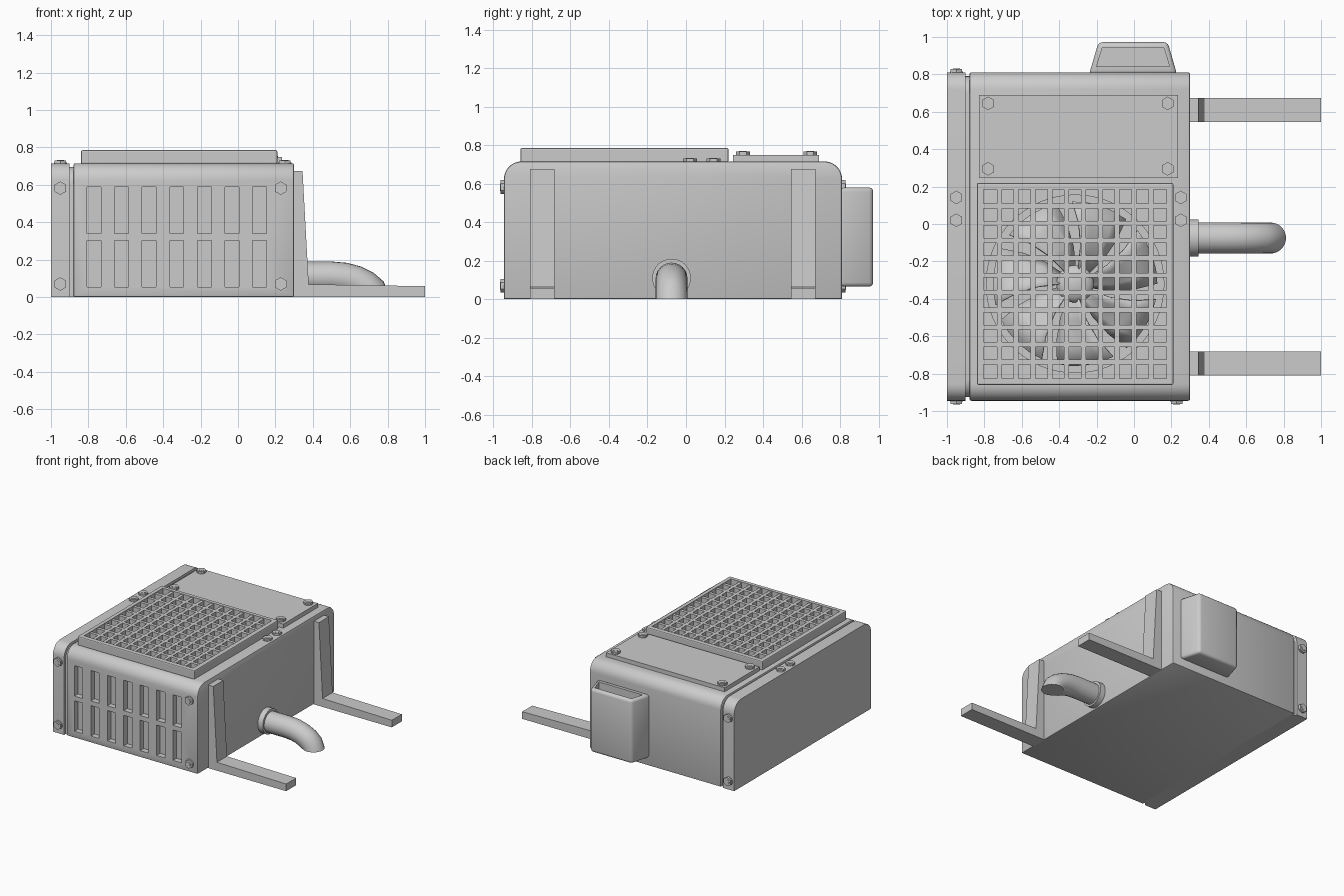
import bpy, bmesh, math
from mathutils import Vector, Matrix

if "Cube" in bpy.data.objects:
    bpy.data.objects.remove(bpy.data.objects["Cube"])

grey = bpy.data.materials.new("plain grey")
grey.use_nodes = True
grey.diffuse_color = (0.6, 0.6, 0.6, 1)
grey.node_tree.nodes["Principled BSDF"].inputs["Base Color"].default_value = (0.6, 0.6, 0.6, 1)


def finish(bm, name, smooth=False):
    bmesh.ops.recalc_face_normals(bm, faces=bm.faces)
    me = bpy.data.meshes.new(name)
    bm.to_mesh(me)
    bm.free()
    me.materials.append(grey)
    ob = bpy.data.objects.new(name, me)
    bpy.context.collection.objects.link(ob)
    if smooth:
        shade(ob)
    return ob


def shade(ob):
    bpy.ops.object.select_all(action='DESELECT')
    ob.select_set(True)
    bpy.context.view_layer.objects.active = ob
    bpy.ops.object.shade_smooth_by_angle(angle=math.radians(35))


def add_box(bm, lo, hi):
    lo, hi = Vector(lo), Vector(hi)
    size = Matrix.Diagonal((*(hi - lo), 1))
    bmesh.ops.create_cube(bm, size=1, matrix=Matrix.Translation((lo + hi) / 2) @ size)


def add_cyl(bm, centre, axis, r, h, n):
    """Cylinder that starts at centre and runs h along axis."""
    turn = Vector(axis).to_track_quat('Z', 'Y').to_matrix().to_4x4()
    bmesh.ops.create_cone(bm, cap_ends=True, segments=n, radius1=r, radius2=r, depth=h,
                          matrix=Matrix.Translation(centre) @ turn @ Matrix.Translation((0, 0, h / 2)))


def prism(name, points, vec):
    """Extrude a closed 3D outline along vec."""
    bm = bmesh.new()
    face = bm.faces.new([bm.verts.new(p) for p in points])
    new = bmesh.ops.extrude_face_region(bm, geom=[face])["geom"]
    bmesh.ops.translate(bm, vec=vec, verts=[v for v in new if isinstance(v, bmesh.types.BMVert)])
    return finish(bm, name)


def apply_mods(ob):
    dg = bpy.context.evaluated_depsgraph_get()
    me = bpy.data.meshes.new_from_object(ob.evaluated_get(dg))
    ob.modifiers.clear()
    ob.data = me


def bevel(ob, width, segments=2):
    mod = ob.modifiers.new("bevel", 'BEVEL')
    mod.width, mod.segments = width, segments
    mod.limit_method, mod.angle_limit = 'ANGLE', math.radians(40)
    apply_mods(ob)


def cut(ob, cutter):
    mod = ob.modifiers.new("cut", 'BOOLEAN')
    mod.object, mod.operation, mod.solver = cutter, 'DIFFERENCE', 'EXACT'
    cutter.hide_render = True
    apply_mods(ob)
    bpy.data.objects.remove(cutter)


def casing(name, x0, x1, inset=0.0):
    """Box section with rounded front and back top edges."""
    front, back, top, r = -0.945 + inset, 0.81 - inset, 0.715 - inset, 0.09
    pts = [(x0, back, 0), (x0, front, 0)]
    for cy, start in ((front + r, math.pi), (back - r, math.pi / 2)):
        for i in range(9):
            a = start - i * math.pi / 16
            pts.append((x0, cy + r * math.cos(a), top - r + r * math.sin(a)))
    return prism(name, pts, (x1 - x0, 0, 0))


# Casing: side panel, recessed seam and main shell
side = casing("side_panel", -1, -0.9)
shade(side)
shade(casing("seam", -0.92, -0.86, 0.02))
shell = casing("main_shell", -0.88, 0.3)
bevel(shell, 0.01)

# Front vent slots
bm = bmesh.new()
for i in range(7):
    x = -0.77 + i * 0.1475
    for z in (0.055, 0.34):
        add_box(bm, (x - 0.037, -1, z), (x + 0.037, -0.9, z + 0.247))
cut(shell, finish(bm, "slot_cutter"))

# Round fan well in the top
fan_x, fan_y = -0.315, -0.32
bm = bmesh.new()
add_cyl(bm, (fan_x, fan_y, 0.52), (0, 0, 1), 0.475, 0.4, 64)
cut(shell, finish(bm, "well_cutter"))
shade(shell)

# Fan hub and pitched blades
bm = bmesh.new()
add_cyl(bm, (fan_x, fan_y, 0.51), (0, 0, 1), 0.1, 0.12, 32)
bmesh.ops.create_uvsphere(bm, u_segments=32, v_segments=16, radius=0.1,
                          matrix=Matrix.Translation((fan_x, fan_y, 0.63)) @ Matrix.Diagonal((1, 1, 0.5, 1)))
finish(bm, "fan_hub", True)
bm = bmesh.new()
for k in range(7):
    rows = []
    for r in (0.08, 0.2, 0.32, 0.44):
        row = []
        for j in range(5):
            t = j / 4 - 0.5
            a = k * math.tau / 7 + t * 0.7 + r * 0.8
            row.append(bm.verts.new((fan_x + r * math.cos(a), fan_y + r * math.sin(a), 0.61 + t * 0.1)))
        rows.append(row)
    for p, q in zip(rows, rows[1:]):
        for j in range(4):
            bm.faces.new((p[j], p[j + 1], q[j + 1], q[j]))
blades = finish(bm, "fan_blades", True)
blades.modifiers.new("thickness", 'SOLIDIFY').thickness = 0.01
apply_mods(blades)

# Grille frame and crossing bars
gx0, gx1, gy0, gy1 = -0.84, 0.21, -0.86, 0.22
bm = bmesh.new()
add_box(bm, (gx0, gy0, 0.71), (gx1, gy1, 0.785))
frame = finish(bm, "grille_frame")
bevel(frame, 0.008)
bm = bmesh.new()
add_box(bm, (gx0 + 0.035, gy0 + 0.035, 0.6), (gx1 - 0.035, gy1 - 0.035, 0.9))
cut(frame, finish(bm, "frame_cutter"))
bm = bmesh.new()
for i in range(1, 11):
    x = gx0 + 0.03 + i * 0.09
    y = gy0 + 0.03 + i * 0.0927
    add_box(bm, (x - 0.013, gy0 + 0.02, 0.72), (x + 0.013, gy1 - 0.02, 0.779))
    add_box(bm, (gx0 + 0.02, y - 0.013, 0.7201), (gx1 - 0.02, y + 0.013, 0.7789))
finish(bm, "grille_bars")

# Top cover plate
bm = bmesh.new()
add_box(bm, (-0.83, 0.245, 0.71), (0.235, 0.69, 0.748))
finish(bm, "cover_plate")

# Hex bolts
up, forward, back = (0, 0, 1), (0, -1, 0), (0, 1, 0)
bolts = [((x, y, 0.748), up) for x in (-0.78, 0.18) for y in (0.295, 0.645)]
bolts += [((x, y, 0.713), up) for x in (-0.95, 0.25) for y in (0.02, 0.142)]
bolts += [((x, -0.945, z), forward) for x in (-0.95, 0.228) for z in (0.07, 0.582)]
bolts += [((-0.95, 0.81, z), back) for z in (0.07, 0.582)]
bm = bmesh.new()
for pos, axis in bolts:
    add_cyl(bm, pos, axis, 0.035, 0.005, 20)
    add_cyl(bm, pos, axis, 0.036, 0.018, 6)
    add_cyl(bm, pos, axis, 0.019, 0.021, 16)
finish(bm, "bolts", True)

# Support brackets
for name, y in (("front_bracket", -0.81), ("back_bracket", 0.545)):
    outline = [(0.295, 0), (1, 0), (1, 0.058), (0.378, 0.068), (0.345, 0.675), (0.295, 0.675)]
    prism(name, [(x, y, z) for x, z in outline], (0, 0.128, 0))

# Back cowl, tapered with an open pocket on top
outline = [(-0.24, 0.8), (-0.19, 0.972), (0.18, 0.972), (0.23, 0.8)]
cowl = prism("back_cowl", [(x, y, 0.065) for x, y in outline], (0, 0, 0.515))
bevel(cowl, 0.022, 3)
pocket = [(-0.2, 0.842), (-0.17, 0.942), (0.16, 0.942), (0.19, 0.842)]
cut(cowl, prism("pocket_cutter", [(x, y, 0.3) for x, y in pocket], (0, 0, 0.5)))
shade(cowl)

# Outlet pipe with collar, bent down to the ground
pipe_y, radius = -0.075, 0.083
path = [(0.28, 0.107), (0.5, 0.107), (0.57, 0.101), (0.63, 0.085),
        (0.68, 0.06), (0.715, 0.03), (0.73, 0.0)]
bm = bmesh.new()
rings = []
for i, (x, z) in enumerate(path):
    a, b = path[max(i - 1, 0)], path[min(i + 1, len(path) - 1)]
    d = Vector((b[0] - a[0], b[1] - a[1])).normalized()
    if i == len(path) - 1:
        d = Vector((0, -1))
    ring = []
    for j in range(24):
        t = j * math.tau / 24
        n = radius * math.cos(t)
        ring.append(bm.verts.new((x - d.y * n, pipe_y + radius * math.sin(t), max(z + d.x * n, 0))))
    rings.append(ring)
for p, q in zip(rings, rings[1:]):
    for j in range(24):
        bm.faces.new((p[j - 1], p[j], q[j], q[j - 1]))
bm.faces.new(rings[0])
bm.faces.new(rings[-1])
finish(bm, "outlet_pipe", True)
bm = bmesh.new()
add_cyl(bm, (0.29, pipe_y, 0.11), (1, 0, 0), 0.1, 0.055, 32)
finish(bm, "pipe_collar", True)
